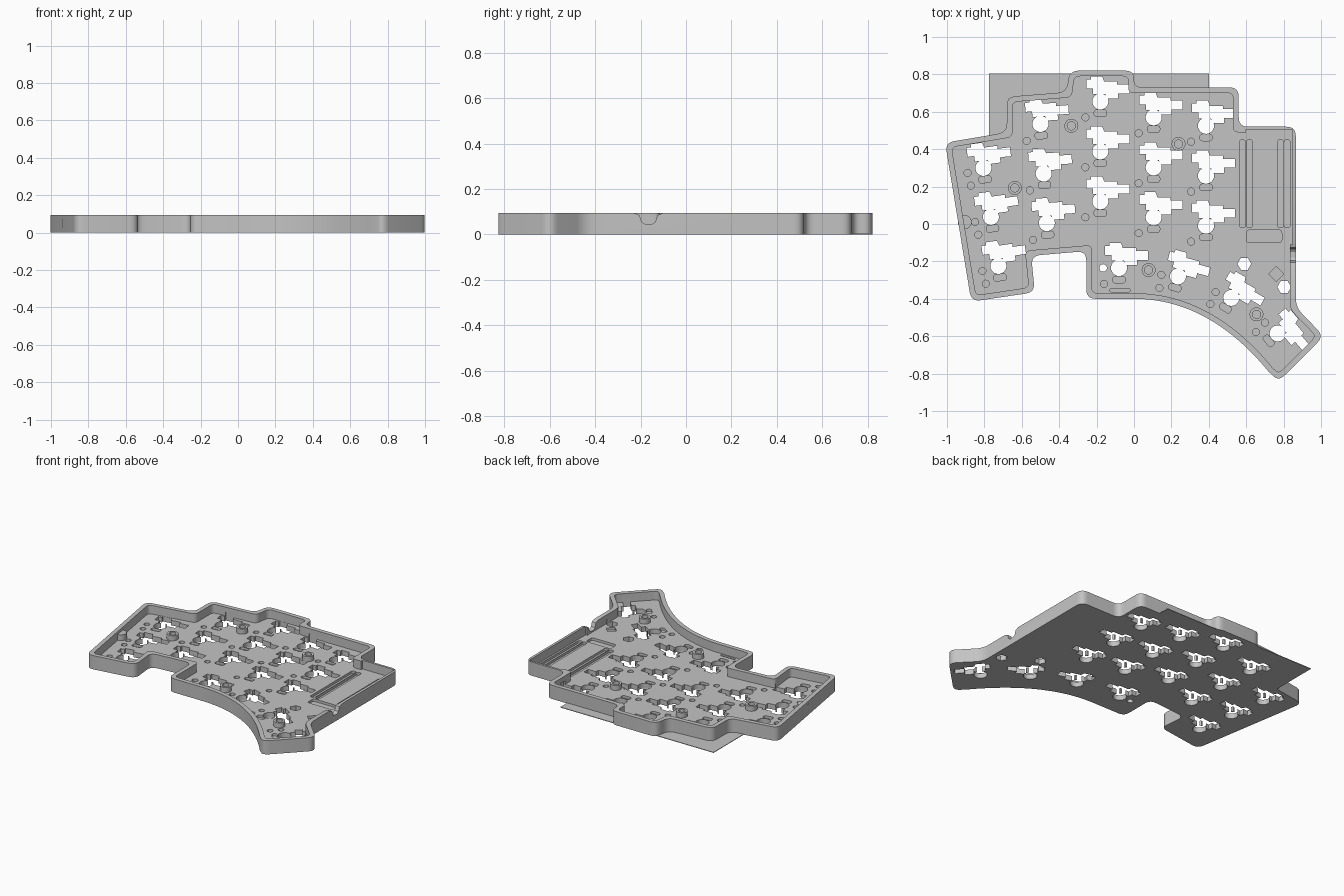
import bpy, bmesh, math
from mathutils import Vector, Matrix

cube = bpy.data.objects.get("Cube")
if cube:
    bpy.data.objects.remove(cube)

HEIGHT, FLOOR, WALL = 0.095, 0.035, 0.03

grey = bpy.data.materials.new("plain grey")
grey.use_nodes = True
grey.diffuse_color = (0.55, 0.55, 0.55, 1)
grey.node_tree.nodes["Principled BSDF"].inputs["Base Color"].default_value = (0.55, 0.55, 0.55, 1)


def ring(bm, pts, z):
    return [bm.verts.new((p[0], p[1], z)) for p in pts]


def skin(bm, rings):
    # Closed solid through successive anticlockwise rings
    bm.faces.new(rings[0][::-1])
    for a, b in zip(rings, rings[1:]):
        for i in range(len(a)):
            j = (i + 1) % len(a)
            bm.faces.new((a[i], a[j], b[j], b[i]))
    bm.faces.new(rings[-1])


def make(name, bm):
    mesh = bpy.data.meshes.new(name)
    bm.to_mesh(mesh)
    bm.free()
    mesh.materials.append(grey)
    ob = bpy.data.objects.new(name, mesh)
    bpy.context.collection.objects.link(ob)
    return ob


def prisms(name, shapes, z0, z1):
    bm = bmesh.new()
    for pts in shapes:
        skin(bm, [ring(bm, pts, z0), ring(bm, pts, z1)])
    return make(name, bm)


def activate(ob):
    bpy.ops.object.select_all(action='DESELECT')
    ob.select_set(True)
    bpy.context.view_layer.objects.active = ob


def cut(ob, cutter):
    # Try a second solver if the first one loses the body
    cutter.hide_render = True
    before = ob.data.copy()
    for solver in ('EXACT', 'MANIFOLD'):
        mod = ob.modifiers.new("cut", 'BOOLEAN')
        mod.operation, mod.solver, mod.object = 'DIFFERENCE', solver, cutter
        activate(ob)
        bpy.ops.object.modifier_apply(modifier=mod.name)
        if len(ob.data.polygons) > 0.7 * len(before.polygons):
            break
        ob.data = before.copy()
    bpy.data.meshes.remove(before)
    bpy.data.objects.remove(cutter)


def bend(a, b, c, steps):
    return [a * (1 - t) ** 2 + b * 2 * t * (1 - t) + c * t * t
            for t in (i / steps for i in range(steps + 1))]


def rounded(corners, d):
    out = []
    for i, p in enumerate(corners):
        a, b = corners[i - 1] - p, corners[(i + 1) % len(corners)] - p
        if a.angle(b) > 2.9:      # part of a smooth sweep
            out.append(p)
            continue
        ka, kb = min(d, a.length * 0.45), min(d, b.length * 0.45)
        out += bend(p + a.normalized() * ka, p, p + b.normalized() * kb, 6)
    return out


def inset(pts, w):
    out = []
    for i, p in enumerate(pts):
        u = (p - pts[i - 1]).normalized()
        v = (pts[(i + 1) % len(pts)] - p).normalized()
        n, m = Vector((-u.y, u.x)), Vector((-v.y, v.x))
        out.append(p + (n + m) * (w / (1 + n.dot(m))))
    return out


def disc(x, y, r, n=24):
    return [(x + r * math.cos(2 * math.pi * i / n), y + r * math.sin(2 * math.pi * i / n))
            for i in range(n)]


def box(x0, x1, y0, y1):
    return [(x0, y0), (x1, y0), (x1, y1), (x0, y1)]


def slot(x0, x1, y0, y1):
    return rounded([Vector(p) for p in box(x0, x1, y0, y1)], 0.015)


# Outline of the tray, anticlockwise, with the swept thumb edge
corners = [Vector(p) for p in [(-0.53, -0.365), (-0.55, -0.17), (-0.255, -0.145), (-0.255, -0.4)]]
corners += bend(Vector((0, -0.4)), Vector((0.4, -0.4)), Vector((0.72, -0.79)), 24)
corners += [Vector(p) for p in [
    (0.775, -0.84), (1.015, -0.6), (0.865, -0.445), (0.865, 0.52), (0.56, 0.52), (0.56, 0.73),
    (0.0, 0.73), (0.0, 0.82), (-0.345, 0.82), (-0.36, 0.705), (-0.68, 0.68), (-0.68, 0.49),
    (-1.01, 0.435), (-0.87, -0.415)]]
outer = rounded(corners, 0.05)
inner = rounded(inset(corners, WALL), 0.03)

# Key positions: x, y, rotation in degrees
keys = [(-0.805 + 0.04 * i, 0.3 - 0.262 * i, 8) for i in range(3)]
keys += [(-0.5 + 0.017 * i, 0.535 - 0.265 * i, 4) for i in range(3)]
for x, y in [(-0.18, 0.655), (0.105, 0.57), (0.385, 0.525)]:
    keys += [(x, y - 0.267 * i, 0) for i in range(3)]
keys += [(-0.08, -0.235, 0), (0.235, -0.28, -15), (0.52, -0.395, -30), (0.768, -0.585, -50)]


def at_key(key, pts):
    turn = Matrix.Rotation(math.radians(key[2]), 2)
    return [turn @ Vector(p) + Vector(key[:2]) for p in pts]


socket = [(-0.075, 0.07), (-0.04, 0.07), (-0.04, 0.04), (0.027, 0.04), (0.037, 0.016),
          (0.095, 0.016), (0.095, 0.043), (0.155, 0.043), (0.155, 0.09), (0.09, 0.09),
          (0.09, 0.107), (0.02, 0.107), (0.01, 0.134), (-0.05, 0.134), (-0.05, 0.118),
          (-0.075, 0.118)]

# Tray shell: up the outside, over the rim, down the inside to the floor
shell = bmesh.new()
skin(shell, [ring(shell, outer, 0), ring(shell, outer, HEIGHT),
             ring(shell, inner, HEIGHT), ring(shell, inner, FLOOR)])
tray = make("tray", shell)

# Thinner walls around the controller bay
cut(tray, prisms("controller_bay", [box(0.6, 0.847, -0.11, 0.505)], FLOOR, 0.2))

# Cable port through the right-hand edge
port = bmesh.new()
profile = [(-0.23, 0.12), (-0.23, 0.095), (-0.205, 0.085), (-0.195, 0.055), (-0.18, 0.045),
           (-0.15, 0.045), (-0.135, 0.055), (-0.125, 0.085), (-0.1, 0.095), (-0.1, 0.12)]
skin(port, [ring(port, profile, 0.8), ring(port, profile, 0.9)])
for v in port.verts:
    v.co = (v.co.z, v.co.x, v.co.y)
cut(tray, make("cable_port", port))

# Openings through the floor
cut(tray, prisms("socket_holes", [at_key(k, socket) for k in keys], -0.1, 0.06))
cut(tray, prisms("stem_holes", [disc(k[0], k[1], 0.043) for k in keys], -0.1, 0.06))
extra = [disc(0.59, -0.213, 0.037, 6), disc(0.803, -0.337, 0.037, 6),
         disc(-0.165, -0.235, 0.02), box(-0.68, -0.663, 0.36, 0.405)]
cut(tray, prisms("extra_holes", extra, -0.1, 0.06))

# Shallow pockets: switch pins, clip pockets, controller grooves
pins = [at_key(k, disc(-0.08, -0.085, 0.019, 16)) for k in keys]
pins += [at_key(k, disc(-0.088, -0.015, 0.019, 16)) for k in keys if abs(k[2]) > 5]
cut(tray, prisms("pin_pockets", pins, 0.018, 0.06))
clips = [at_key(k, slot(-0.033, 0.033, -0.08, -0.045)) for k in keys]
cut(tray, prisms("clip_pockets", clips, 0.018, 0.06))
grooves = [slot(x, x + 0.032, -0.02, 0.45) for x in (0.563, 0.602, 0.768, 0.803)]
grooves += [slot(0.602, 0.79, -0.1, -0.033), slot(-0.13, -0.02, -0.363, -0.345),
            disc(0.76, -0.268, 0.04, 4)]
cut(tray, prisms("controller_grooves", grooves, 0.018, 0.06))

# Screw bosses
for i, (x, y) in enumerate([(-0.335, 0.525), (-0.637, 0.193), (0.238, 0.428),
                            (0.078, -0.246), (0.655, -0.483)]):
    boss = bmesh.new()
    rim, bore = disc(x, y, 0.037), disc(x, y, 0.022)
    skin(boss, [ring(boss, rim, FLOOR - 0.01), ring(boss, rim, 0.07),
                ring(boss, bore, 0.07), ring(boss, bore, FLOOR)])
    make("screw_boss_%d" % (i + 1), boss)

# Round post against the left-hand wall
prisms("edge_post", [disc(-0.905, 0.01, 0.037)], FLOOR - 0.01, 0.075)

# Thin base flanges outside the rear wall
prisms("rear_flange", [
    [(-0.775, 0.46), (-0.67, 0.48), (-0.67, 0.67), (-0.35, 0.69), (-0.335, 0.805), (-0.775, 0.805)],
    [(-0.01, 0.72), (0.4, 0.72), (0.4, 0.805), (-0.01, 0.805)]], 0, 0.004)

for ob in [o for o in bpy.context.scene.objects if o.type == 'MESH']:
    activate(ob)
    bpy.ops.object.shade_smooth_by_angle(angle=math.radians(30))
